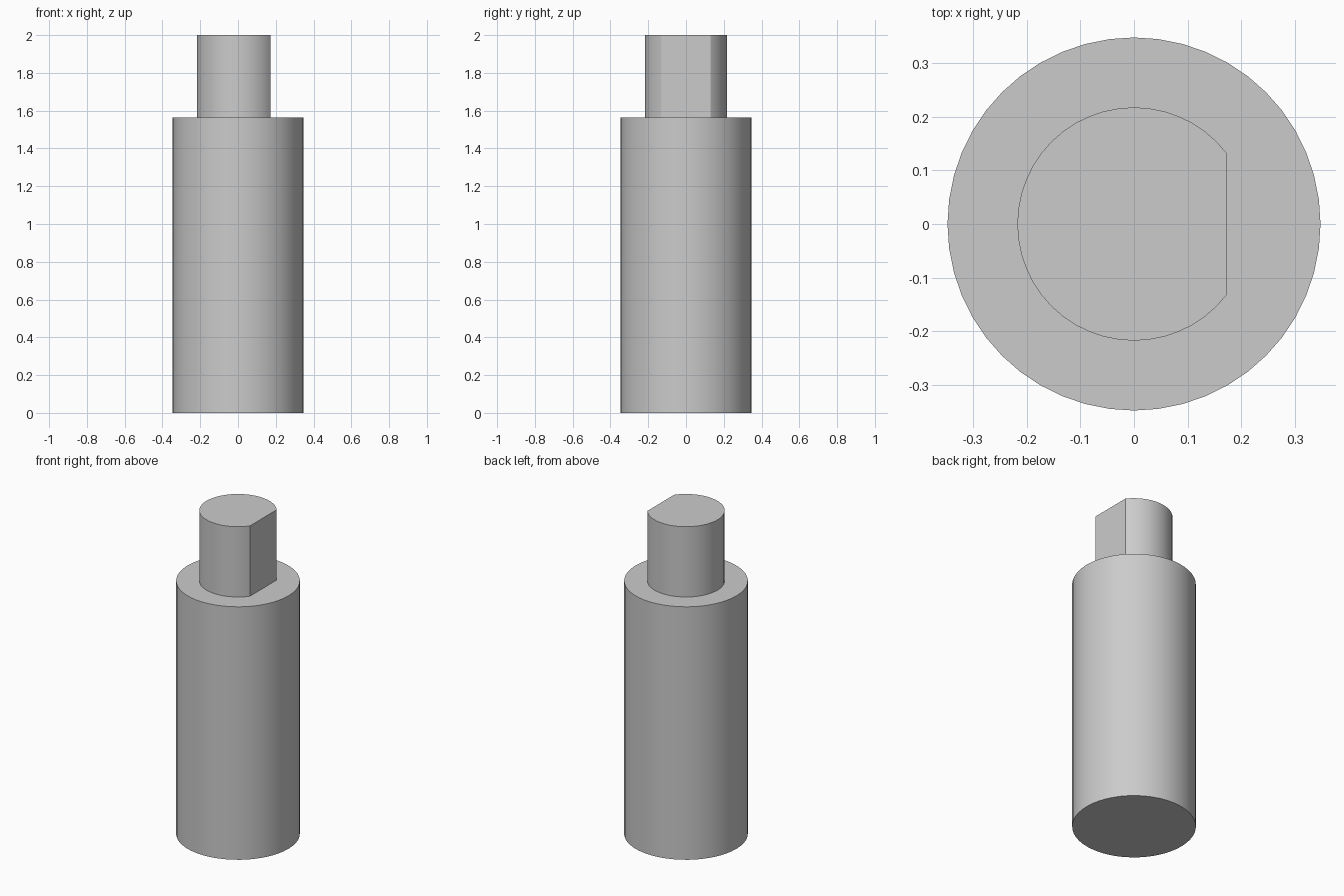
import bpy
import bmesh
import math
from mathutils import Matrix

cube = bpy.data.objects.get("Cube")
if cube:
    bpy.data.objects.remove(cube, do_unlink=True)

BODY_RADIUS, BODY_TOP = 0.347, 1.565
SHAFT_RADIUS, SHAFT_TOP = 0.217, 2.0
FLAT_X = 0.173

# Plain grey metal for every part
grey = bpy.data.materials.new("grey_metal")
grey.use_nodes = True
color = (0.6, 0.6, 0.6, 1)
grey.diffuse_color = color
grey.node_tree.nodes["Principled BSDF"].inputs["Base Color"].default_value = color


def cylinder(radius, bottom, top):
    bm = bmesh.new()
    bmesh.ops.create_cone(
        bm, cap_ends=True, segments=48, radius1=radius, radius2=radius,
        depth=top - bottom, matrix=Matrix.Translation((0, 0, (bottom + top) / 2)))
    return bm


def finish(bm, name):
    bmesh.ops.recalc_face_normals(bm, faces=bm.faces)
    mesh = bpy.data.meshes.new(name)
    bm.to_mesh(mesh)
    bm.free()
    mesh.materials.append(grey)
    obj = bpy.data.objects.new(name, mesh)
    bpy.context.collection.objects.link(obj)
    bpy.ops.object.select_all(action="DESELECT")
    obj.select_set(True)
    bpy.context.view_layer.objects.active = obj
    bpy.ops.object.shade_smooth_by_angle(angle=math.radians(25))


# Main cylindrical body
finish(cylinder(BODY_RADIUS, 0, BODY_TOP), "body")

# Narrow shaft with one side cut flat
bm = cylinder(SHAFT_RADIUS, BODY_TOP, SHAFT_TOP)
cut = bmesh.ops.bisect_plane(
    bm, geom=bm.verts[:] + bm.edges[:] + bm.faces[:],
    plane_co=(FLAT_X, 0, 0), plane_no=(1, 0, 0), clear_outer=True)
rim = [e for e in cut["geom_cut"] if isinstance(e, bmesh.types.BMEdge)]
bmesh.ops.edgeloop_fill(bm, edges=rim)
finish(bm, "flatted_shaft")
